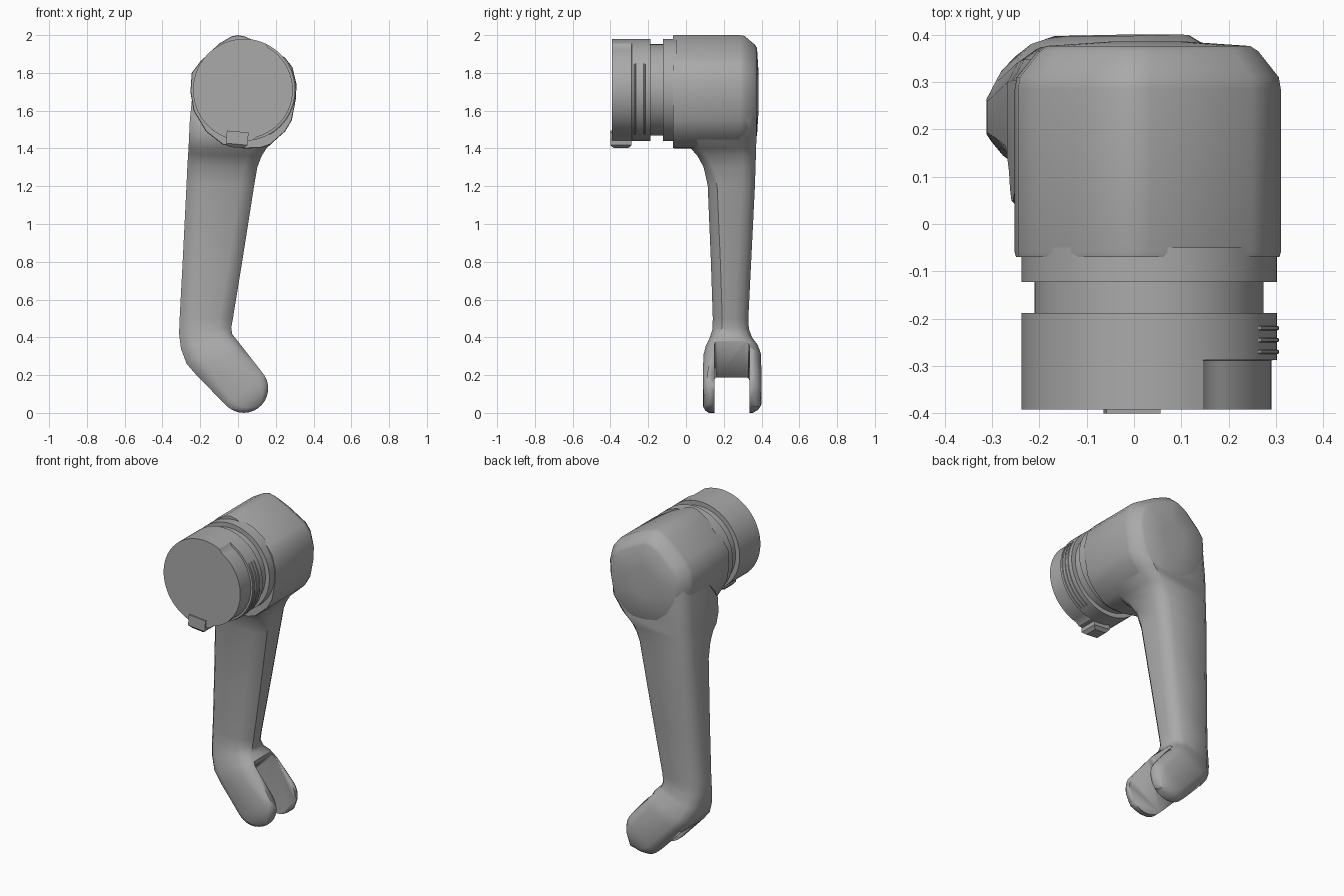
import bpy, bmesh
from math import sin, cos, pi, radians
from mathutils import Vector, Matrix

cube = bpy.data.objects.get("Cube")
if cube:
    bpy.data.objects.remove(cube, do_unlink=True)

grey = bpy.data.materials.new("plain grey")
grey.use_nodes = True
grey.diffuse_color = (0.4, 0.4, 0.4, 1)
grey.node_tree.nodes["Principled BSDF"].inputs["Base Color"].default_value = (0.4, 0.4, 0.4, 1)


def finish(name, bm, angle=35):
    bmesh.ops.recalc_face_normals(bm, faces=bm.faces)
    mesh = bpy.data.meshes.new(name)
    bm.to_mesh(mesh)
    bm.free()
    obj = bpy.data.objects.new(name, mesh)
    bpy.context.collection.objects.link(obj)
    mesh.materials.append(grey)
    bpy.ops.object.select_all(action='DESELECT')
    obj.select_set(True)
    bpy.context.view_layer.objects.active = obj
    bpy.ops.object.shade_smooth_by_angle(angle=radians(angle))
    return obj


def loft(name, rings, angle=35):
    """Skin a list of closed rings and cap both ends."""
    bm = bmesh.new()
    rows = [[bm.verts.new(p) for p in ring] for ring in rings]
    n = len(rows[0])
    for a, b in zip(rows, rows[1:]):
        for i in range(n):
            j = (i + 1) % n
            bm.faces.new((a[i], a[j], b[j], b[i]))
    bm.faces.new(rows[0])
    bm.faces.new(rows[-1])
    return finish(name, bm, angle)


def section(left, right, yf, yb, cf=(.07, .05), cb=(.06, .07)):
    """Rounded-chamfer cross-section between two edge points of the arm."""
    left, right = Vector(left), Vector(right)
    width = (right - left).length
    axis = (right - left) / width
    mid = (left + right) / 2
    half = []
    for (w, d), y, s in ((cf, yf, 1), (cb, yb, -1)):
        w = min(w, width * .4)
        trio = [(width / 2 - w, y), (width / 2 - w * .38, y + s * d * .38), (width / 2, y + s * d)]
        half += trio if s > 0 else trio[::-1]
    outline = half + [(-u, y) for u, y in reversed(half)]
    return [(mid.x + axis.x * u, y, mid.y + axis.y * u) for u, y in outline]


# Head: faceted round housing with a chamfered back
HEAD = [(0, 2), (.035, 1.993), (.12, 1.955), (.25, 1.88), (.288, 1.83), (.31, 1.74),
        (.306, 1.66), (.285, 1.55), (.25, 1.49), (.17, 1.42), (.12, 1.402), (.03, 1.4),
        (-.08, 1.42), (-.17, 1.49), (-.235, 1.6), (-.252, 1.7), (-.245, 1.8),
        (-.2, 1.86), (-.1, 1.955), (-.035, 1.993)]


def head_ring(y, s):
    return [(.03 + (x - .03) * s, y, 1.7 + (z - 1.7) * s) for x, z in HEAD]


loft("head_housing", [head_ring(y, s) for y, s in
                      ((-.07, .99), (-.06, 1), (.285, 1), (.31, .985), (.365, .83), (.376, .77), (.385, .3))])

# Arm: left edge, right edge, front depth, back depth
STATIONS = [((-.24, 1.7), (.29, 1.7), .1, .374), ((-.255, 1.55), (.28, 1.55), 0, .374),
            ((-.259, 1.46), (.215, 1.46), 0, .373), ((-.262, 1.4), (.15, 1.4), .025, .371),
            ((-.264, 1.37), (.125, 1.36), .06, .37), ((-.268, 1.31), (.102, 1.3), .093, .368),
            ((-.272, 1.22), (.085, 1.2), .115, .365), ((-.293, .8), (.022, .8), .132, .345),
            ((-.309, .5), (-.027, .5), .142, .33), ((-.312, .42), (-.036, .45), .14, .333),
            ((-.302, .34), (-.03, .415), .125, .35), ((-.272, .26), (-.005, .385), .105, .38),
            ((-.22, .2), (.03, .34), .092, .397)]
rings = [section(*s) for s in STATIONS]
# Rounded toe
toe, along, across = Vector((.03, .13)), Vector((.67, -.74)), Vector((.74, .67))
for i in range(8):
    t = radians(i * 12)
    m, w = toe + along * .13 * sin(t), across * .13 * cos(t)
    pull = .02 * sin(t) ** 4
    rings.append(section(m - w, m + w, .09 + pull, .4 - pull, (.04, .025), (.055, .04)))
arm = loft("arm", rings, 40)

# Fork slot through the toe
bm = bmesh.new()
bmesh.ops.create_cube(bm, size=1)
bmesh.ops.scale(bm, vec=(.5, .185, .7), verts=bm.verts)
floor_edges = [e for e in bm.edges if all(v.co.x < 0 for v in e.verts)
               and abs(e.verts[0].co.z - e.verts[1].co.z) > .1]
bmesh.ops.bevel(bm, geom=floor_edges, offset=.02, segments=3, profile=.5, affect='EDGES')
centre = Vector((-.085, .3)) + along * .25
frame = Matrix(((along.x, 0, across.x, centre.x), (0, 1, 0, .2425),
                (along.y, 0, across.y, centre.y), (0, 0, 0, 1)))
bmesh.ops.transform(bm, matrix=frame, verts=bm.verts)
cutter = finish("slot_cutter", bm)
cutter.hide_render = True
cutter.hide_set(True)
cut = arm.modifiers.new("slot", 'BOOLEAN')
cut.operation = 'DIFFERENCE'
cut.object = cutter
cut.solver = 'EXACT'
bpy.context.view_layer.objects.active = arm
bpy.ops.object.modifier_apply(modifier="slot")
bpy.data.objects.remove(cutter, do_unlink=True)


# Turned parts: (depth, radius, radius on the right-hand sector)
def turned(name, layers, lo=-75, hi=60, steps=72):
    rings = []
    for y, r, r_sector in layers:
        ring = []
        for i in range(steps):
            deg = i * 360 / steps
            signed = deg - 360 if deg > 180 else deg
            rad = r_sector if lo <= signed <= hi else r
            a = radians(deg)
            ring.append((.032 + rad * cos(a), y, 1.71 + rad * sin(a)))
        rings.append(ring)
    return loft(name, rings, 30)


turned("collar", [(-.122, .27, .27), (-.05, .27, .27)])
turned("groove_core", [(-.2, .242, .242), (-.1, .242, .242)])
turned("cap", [(-.392, .27, .258), (-.288, .27, .258), (-.287, .27, .27), (-.188, .27, .27)])
for y in (-.27, -.245, -.22):
    turned("grip_ridge", [(y - .005, .26, .27), (y - .003, .26, .274), (y + .003, .26, .274),
                          (y + .005, .26, .27)], -60, 30)

# Pointer tab under the cap
bm = bmesh.new()
bmesh.ops.create_cube(bm, size=1)
bmesh.ops.scale(bm, vec=(.115, .112, .085), verts=bm.verts)
low = [e for e in bm.edges if all(v.co.z < 0 for v in e.verts)]
bmesh.ops.bevel(bm, geom=low, offset=.018, segments=1, affect='EDGES')
bmesh.ops.rotate(bm, matrix=Matrix.Rotation(radians(5), 3, 'Y'), verts=bm.verts)
bmesh.ops.translate(bm, vec=(-.005, -.344, 1.447), verts=bm.verts)
finish("pointer_tab", bm)
